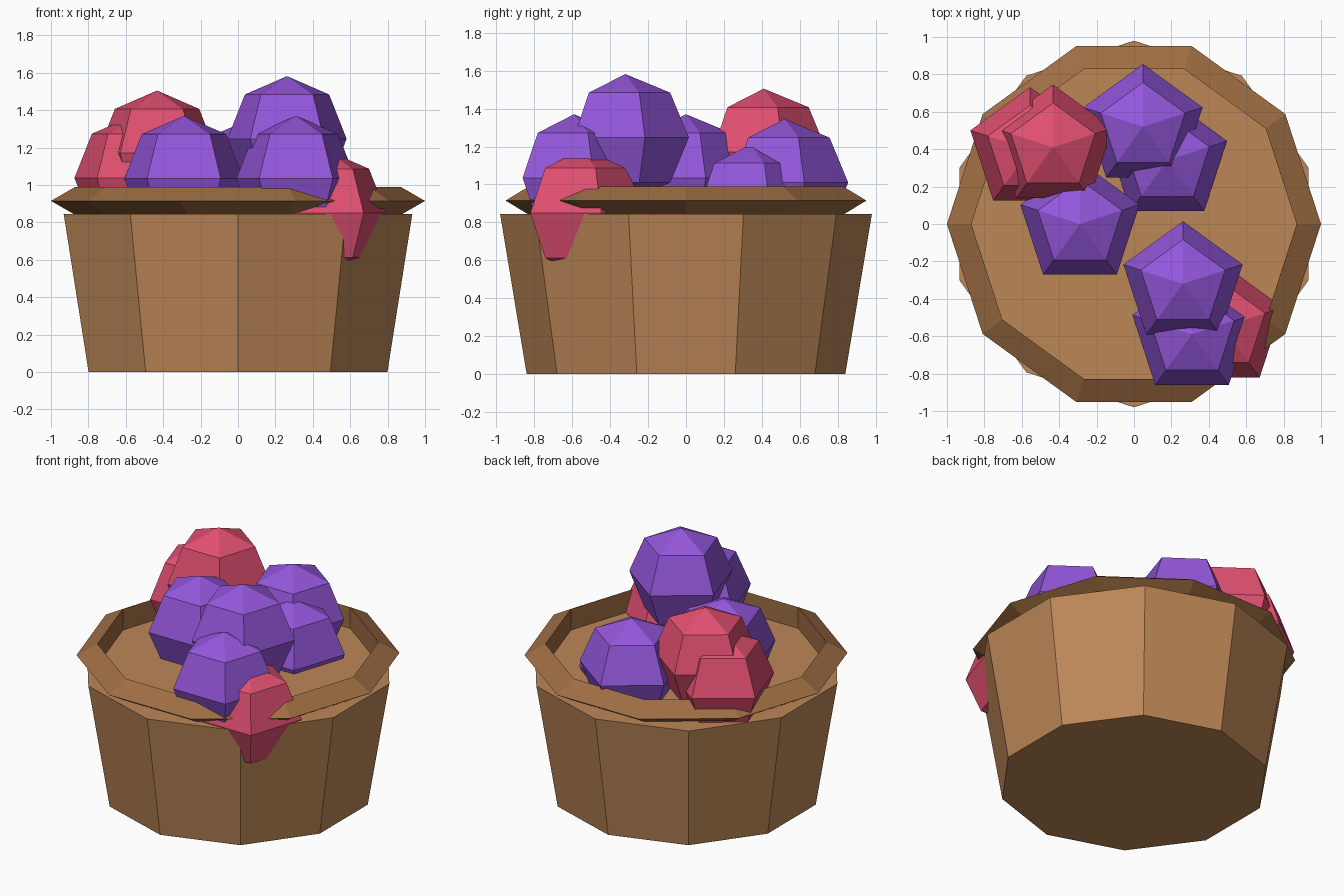
import bpy
import bmesh
from math import pi, sin, cos
from mathutils import Matrix, Vector

cube = bpy.data.objects.get("Cube")
if cube:
    bpy.data.objects.remove(cube, do_unlink=True)


def linear(c):
    return c / 12.92 if c <= 0.04045 else ((c + 0.055) / 1.055) ** 2.4


def material(name, srgb):
    rgba = [linear(c) for c in srgb] + [1.0]
    m = bpy.data.materials.new(name)
    m.diffuse_color = rgba
    m.use_nodes = True
    node = next(n for n in m.node_tree.nodes if n.type == "BSDF_PRINCIPLED")
    node.inputs["Base Color"].default_value = rgba
    return m


WOOD = material("light wood", (0.74, 0.53, 0.34))
RIM = material("dark wood", (0.62, 0.43, 0.26))
PURPLE = material("purple fruit", (0.58, 0.34, 0.86))
RED = material("red fruit", (0.88, 0.31, 0.44))


def finish(bm, name, mat):
    bmesh.ops.recalc_face_normals(bm, faces=bm.faces)
    mesh = bpy.data.meshes.new(name)
    bm.to_mesh(mesh)
    bm.free()
    mesh.materials.append(mat)
    ob = bpy.data.objects.new(name, mesh)
    bpy.context.collection.objects.link(ob)
    return ob


def ring(bm, radius, z, sides, start):
    return [bm.verts.new((radius * cos(start + 2 * pi * i / sides),
                          radius * sin(start + 2 * pi * i / sides), z))
            for i in range(sides)]


def bridge(bm, a, b):
    n = len(a)
    for i in range(n):
        j = (i + 1) % n
        bm.faces.new((a[i], a[j], b[j], b[i]))


# Ten-sided tapering tub, closed at the top
bm = bmesh.new()
low = ring(bm, 0.84, 0, 10, pi / 2)
high = ring(bm, 0.98, 0.845, 10, pi / 2)
bridge(bm, low, high)
bm.faces.new(low)
bm.faces.new(high)
finish(bm, "tub", WOOD)

# Rim with a triangular section, corners turned half a step from the tub
bm = bmesh.new()
section = [(1.0, 0.915), (0.87, 0.99), (0.87, 0.84)]
loops = [ring(bm, r, z, 10, 0) for r, z in section]
for k in range(3):
    bridge(bm, loops[k], loops[(k + 1) % 3])
finish(bm, "rim", RIM)


# Low-poly round fruits, one corner pointing to the back
def fruit(name, mat, x, y, z, radius=0.335):
    bm = bmesh.new()
    rings = [ring(bm, radius * sin(pi * k / 4), radius * cos(pi * k / 4), 5, pi / 2)
             for k in (1, 2, 3)]
    bridge(bm, rings[0], rings[1])
    bridge(bm, rings[1], rings[2])
    for loop, tip in ((rings[0], radius), (rings[2], -radius)):
        v = bm.verts.new((0, 0, tip))
        for i in range(5):
            bm.faces.new((loop[i], loop[(i + 1) % 5], v))
    ob = finish(bm, name, mat)
    ob.location = (x, y, z)


fruit("purple_fruit_top", PURPLE, 0.262, -0.32, 1.247)
fruit("purple_fruit_front", PURPLE, 0.31, -0.59, 1.035)
fruit("purple_fruit_middle", PURPLE, -0.289, 0.0, 1.035)
fruit("purple_fruit_back", PURPLE, 0.048, 0.52, 1.01)
fruit("purple_fruit_low", PURPLE, 0.178, 0.34, 0.875)
fruit("red_fruit_top", RED, -0.433, 0.41, 1.17)
fruit("red_fruit_side", RED, -0.556, 0.397, 1.037)
fruit("red_fruit_spilling", RED, 0.475, -0.55, 0.85)
